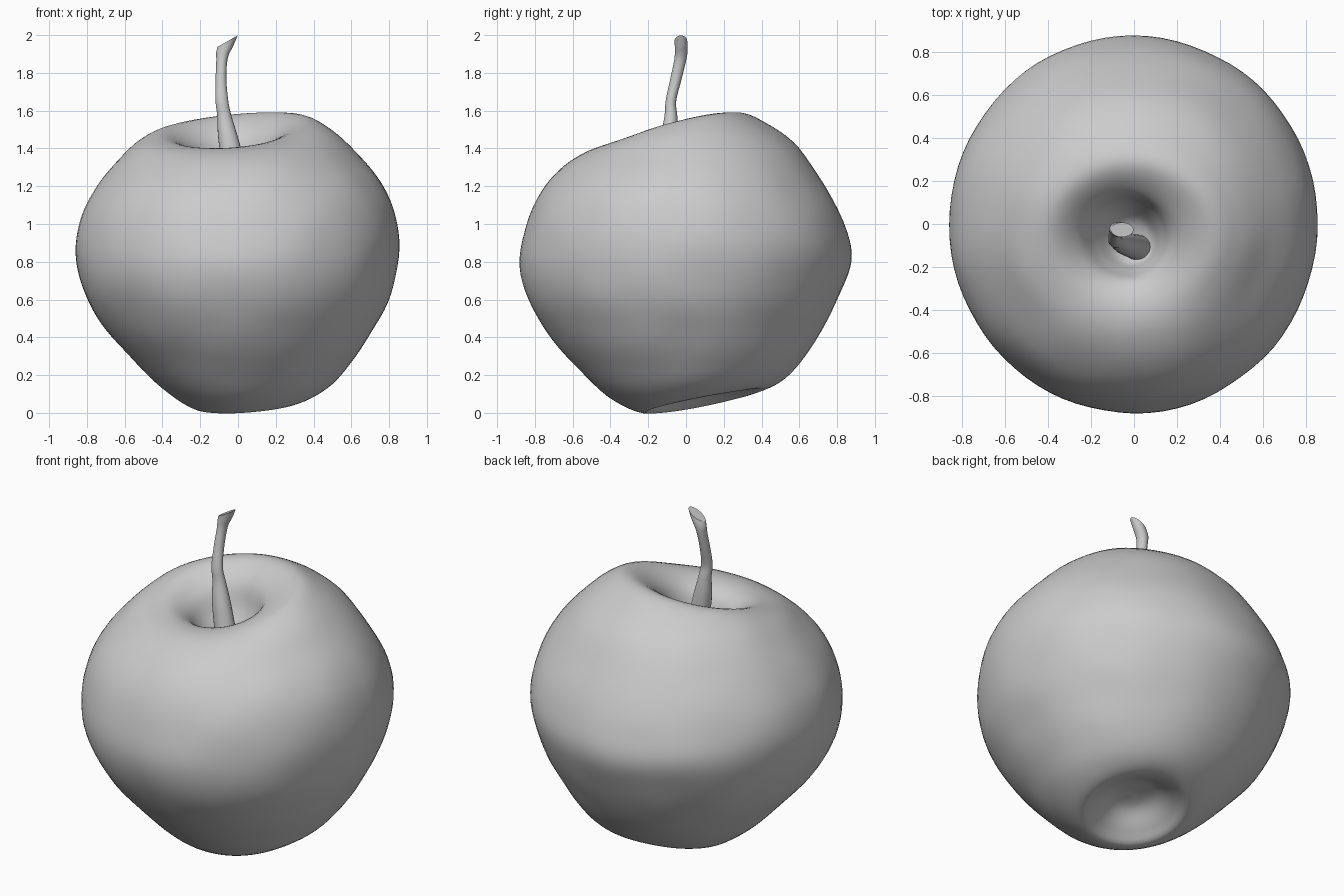
import bpy, bmesh, math
from mathutils import Vector, noise


def catmull(a, b, c, d, t):
    return [0.5 * (2 * q + (r - p) * t + (2 * p - 5 * q + 4 * r - s) * t * t
                   + (3 * q - p - 3 * r + s) * t ** 3) for p, q, r, s in zip(a, b, c, d)]


def ring_point(ring, a):
    """Ring = x left/right, y front/back, then z at left, right, front, back."""
    xl, xr, yf, yb, zl, zr, zf, zb = ring
    c, s = math.cos(a), math.sin(a)
    z = ((zl + zr + zf + zb) / 4 + (zr - zl) / 2 * c + (zb - zf) / 2 * s
         + (zl + zr - zf - zb) / 4 * math.cos(2 * a))
    return Vector(((xl + xr) / 2 + (xr - xl) / 2 * c, (yf + yb) / 2 + (yb - yf) / 2 * s, z))


def loft(name, rings, steps, sides, mat, bump=0.0):
    """Smooth skin through tilted rings listed from top to bottom."""
    n = len(rings)
    fine = []
    for i in range(n - 1):
        ctrl = [rings[max(0, min(n - 1, i + k))] for k in (-1, 0, 1, 2)]
        fine += [catmull(*ctrl, k / steps) for k in range(steps)]
    fine.append(rings[-1])
    bm = bmesh.new()
    grid = []
    for ring in fine:
        row = []
        for j in range(sides):
            p = ring_point(ring, 2 * math.pi * j / sides)
            if bump:
                out = Vector((p.x, p.y, p.z - 0.8))
                fade = min(1, out.xy.length / 0.6) ** 2
                p += out.normalized() * noise.noise(p * 4 + Vector((3, 1, 7))) * bump * fade
            row.append(bm.verts.new(p))
        grid.append(row)
    for u, v in zip(grid, grid[1:]):
        for j in range(sides):
            k = (j + 1) % sides
            bm.faces.new((u[j], v[j], v[k], u[k]))
    bm.faces.new(grid[0])
    bm.faces.new(grid[-1][::-1])
    bmesh.ops.recalc_face_normals(bm, faces=bm.faces)
    me = bpy.data.meshes.new(name)
    bm.to_mesh(me)
    bm.free()
    me.materials.append(mat)
    ob = bpy.data.objects.new(name, me)
    bpy.context.collection.objects.link(ob)
    bpy.ops.object.select_all(action='DESELECT')
    ob.select_set(True)
    bpy.context.view_layer.objects.active = ob
    bpy.ops.object.shade_smooth_by_angle(angle=math.radians(45))
    return ob


grey = bpy.data.materials.new("plain grey")
grey.diffuse_color = (0.6, 0.6, 0.6, 1)

# Fruit body: stem hollow, tilted shoulder, belly, tilted base rim, base hollow
body = [
    (0.00, 0.03, -0.12, -0.09, 1.15, 1.15, 1.15, 1.15),
    (-0.10, 0.09, -0.18, 0.02, 1.18, 1.18, 1.17, 1.19),
    (-0.18, 0.13, -0.22, 0.10, 1.28, 1.30, 1.26, 1.32),
    (-0.26, 0.19, -0.27, 0.15, 1.40, 1.45, 1.36, 1.48),
    (-0.39, 0.36, -0.37, 0.28, 1.475, 1.545, 1.405, 1.58),
    (-0.53, 0.50, -0.50, 0.43, 1.43, 1.49, 1.39, 1.53),
    (-0.66, 0.63, -0.64, 0.60, 1.31, 1.37, 1.31, 1.40),
    (-0.765, 0.755, -0.765, 0.755, 1.175, 1.225, 1.175, 1.17),
    (-0.835, 0.83, -0.845, 0.845, 1.03, 1.07, 1.00, 0.98),
    (-0.86, 0.855, -0.88, 0.875, 0.86, 0.87, 0.80, 0.81),
    (-0.825, 0.81, -0.84, 0.81, 0.67, 0.63, 0.61, 0.62),
    (-0.73, 0.71, -0.73, 0.71, 0.48, 0.43, 0.42, 0.42),
    (-0.58, 0.61, -0.585, 0.61, 0.305, 0.28, 0.25, 0.27),
    (-0.41, 0.50, -0.42, 0.51, 0.14, 0.155, 0.09, 0.17),
    (-0.24, 0.37, -0.24, 0.41, 0.035, 0.085, 0.003, 0.125),
    (-0.15, 0.28, -0.15, 0.32, 0.075, 0.11, 0.05, 0.135),
    (-0.05, 0.18, -0.05, 0.21, 0.155, 0.165, 0.145, 0.175),
    (0.06, 0.09, 0.07, 0.10, 0.18, 0.18, 0.18, 0.18),
]
loft("apple_body", body, 5, 80, grey, bump=0.006)

# Stem: centre x, y, z, half widths, end tilt
stem = [
    (-0.055, -0.027, 1.968, 0.053, 0.034, 0.030),
    (-0.070, -0.025, 1.925, 0.046, 0.034, 0.020),
    (-0.085, -0.030, 1.870, 0.030, 0.032, 0.005),
    (-0.090, -0.055, 1.760, 0.029, 0.030, 0),
    (-0.085, -0.080, 1.650, 0.034, 0.028, 0),
    (-0.072, -0.080, 1.570, 0.038, 0.034, 0),
    (-0.045, -0.090, 1.420, 0.056, 0.050, 0),
    (0.020, -0.110, 1.120, 0.068, 0.060, 0),
]
loft("stem", [(x - a, x + a, y - b, y + b, z - t, z + t, z, z) for x, y, z, a, b, t in stem],
     4, 20, grey)
